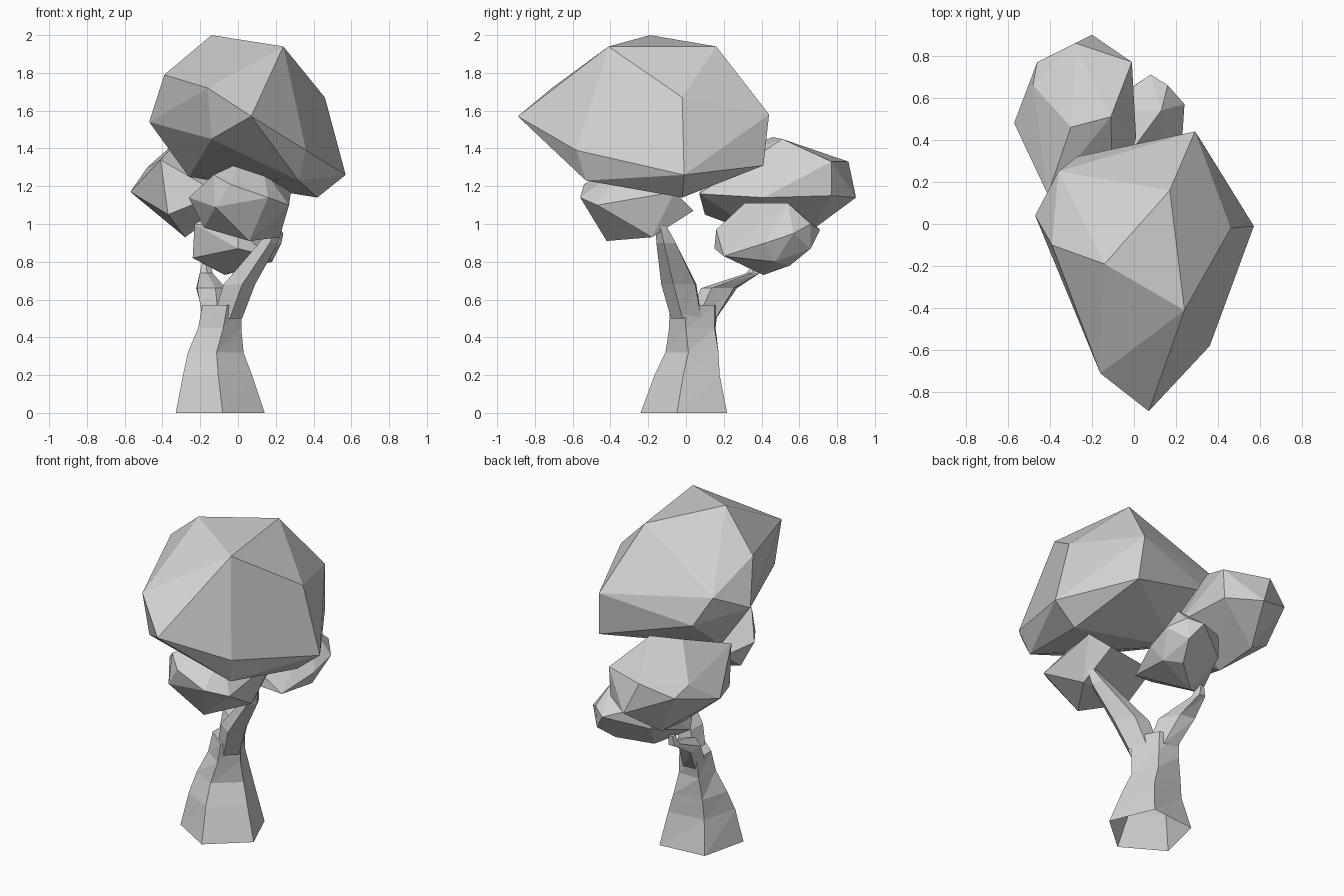
import bpy, bmesh, math
from mathutils import Matrix, Vector

cube = bpy.data.objects.get("Cube")
if cube:
    bpy.data.objects.remove(cube, do_unlink=True)

# One plain grey for the whole tree
grey = bpy.data.materials.new("plain_grey")
grey.use_nodes = True
colour = (0.64, 0.64, 0.64, 1)
grey.diffuse_color = colour
grey.node_tree.nodes["Principled BSDF"].inputs["Base Color"].default_value = colour


def finish(name, bm):
    """Turn a bmesh into a flat shaded object."""
    bmesh.ops.recalc_face_normals(bm, faces=bm.faces[:])
    mesh = bpy.data.meshes.new(name)
    bm.to_mesh(mesh)
    bm.free()
    mesh.materials.append(grey)
    obj = bpy.data.objects.new(name, mesh)
    bpy.context.collection.objects.link(obj)
    return obj


def boulder(name, corners):
    """Faceted leaf mass: the convex shell around its corners."""
    bm = bmesh.new()
    for corner in corners:
        bm.verts.new(corner)
    bmesh.ops.convex_hull(bm, input=bm.verts[:])
    loose = [v for v in bm.verts if not v.link_faces]
    bmesh.ops.delete(bm, geom=loose, context='VERTS')
    bmesh.ops.dissolve_limit(bm, angle_limit=math.radians(4),
                             verts=bm.verts[:], edges=bm.edges[:])
    return finish(name, bm)


# The fork spreads along this horizontal direction
fork_turn = Matrix.Rotation(math.radians(125), 3, 'Z')


def limb(name, sections, sides=5, phase=math.radians(150)):
    """Loft level rings: x, y, z, radius along and across the fork."""
    bm = bmesh.new()
    rings = []
    for x, y, z, along, across in sections:
        ring = []
        for i in range(sides):
            a = math.tau * i / sides + phase
            offset = Vector((along * math.cos(a), across * math.sin(a), 0))
            ring.append(bm.verts.new(Vector((x, y, z)) + fork_turn @ offset))
        rings.append(ring)
    for low, high in zip(rings, rings[1:]):
        for i in range(sides):
            j = (i + 1) % sides
            bm.faces.new((low[i], low[j], high[j]))
            bm.faces.new((low[i], high[j], high[i]))
    bm.faces.new(rings[-1])
    return finish(name, bm)


# Flared five-sided trunk, open underneath, and its two forking branches
limb("trunk", [
    (-.1, .005, 0, .245, .25),
    (-.11, .015, .2, .175, .2),
    (-.12, .04, .32, .145, .16),
    (-.105, .045, .45, .145, .11),
    (-.095, .05, .57, .155, .095),
])
limb("front_branch", [
    (-.06, .01, .5, .095, .075),
    (0, -.03, .68, .11, .08),
    (.16, -.1, .9, .06, .05),
    (.2, -.13, .99, .03, .03),
])
limb("back_branch", [
    (-.12, .09, .5, .09, .07),
    (-.15, .18, .66, .115, .065),
    (-.17, .36, .74, .04, .035),
    (-.17, .38, .8, .02, .02),
])

# Large main crown, drawn out to a point at the front
boulder("main_crown", [
    (.07, -.89, 1.57), (-.16, -.71, 1.72), (.24, -.41, 1.94),
    (-.14, -.19, 2), (.17, .16, 1.94), (.46, -.02, 1.67),
    (.57, -.01, 1.26), (.36, -.58, 1.39), (.32, -.53, 1.23),
    (.29, .44, 1.58), (.31, .41, 1.31), (.42, -.02, 1.14),
    (-.39, -.1, 1.79), (-.47, .04, 1.54), (-.14, -.67, 1.45),
    (-.36, .25, 1.65), (-.27, .32, 1.48), (-.26, .03, 1.25),
])

# Small crown resting on the front branch
boulder("front_crown", [
    (-.26, -.3, 1.14), (-.13, -.46, 1.26), (-.04, -.54, 1.21),
    (0, -.36, 1.32), (.16, -.56, 1.14), (.13, -.34, 1.3),
    (.27, -.47, 1.1), (.28, -.06, 1.17), (.2, .04, 1.07),
    (-.12, -.51, 1.09), (-.18, -.28, .98), (.06, -.42, .91),
    (.22, -.18, .93), (-.2, -.08, 1.12), (.1, -.07, 1.03),
])

# High crown at the back
boulder("back_crown", [
    (-.2, .9, 1.14), (-.28, .86, 1.33), (-.01, .77, 1.33),
    (-.46, .77, 1.25), (-.57, .48, 1.17), (-.3, .46, 1.46),
    (-.11, .51, 1.45), (-.48, .66, 1.3), (-.41, .14, 1.34),
    (.01, .41, 1.14), (-.3, .67, .97), (-.28, .42, .93),
    (-.37, .1, 1.05), (-.02, .77, 1.15), (-.1, .07, 1.16),
])

# Low crown resting on the back branch
boulder("low_crown", [
    (.13, .54, 1.11), (-.04, .31, 1.11), (.08, .71, .97),
    (.16, .66, 1), (.24, .57, .95), (.23, .42, .9),
    (.18, .47, .8), (-.07, .41, .73), (-.24, .3, .82),
    (-.23, .24, 1), (0, .15, .87), (.1, .55, .78),
    (.15, .66, .87), (-.15, .56, .9), (-.16, .55, 1.05),
    (0, .16, .97), (.16, .2, .83),
])
